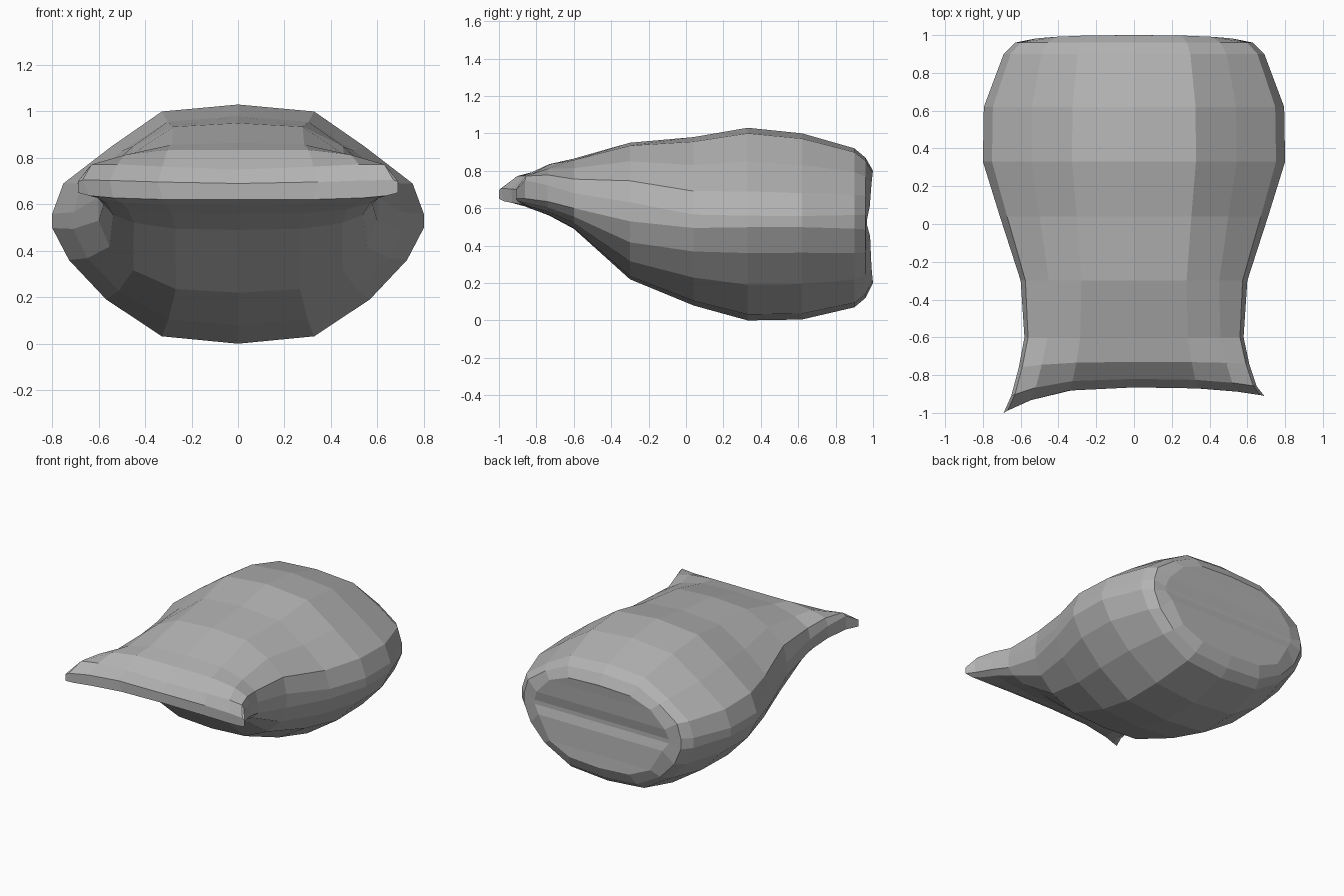
import bpy, bmesh, math

if "Cube" in bpy.data.objects:
    bpy.data.objects.remove(bpy.data.objects["Cube"])

# half cross-section, bottom to top: (round x, boxy x, height from widest line: -1 bottom .. +1 top)
SECTION = [(0, 0, -1), (.41, .47, -.94), (.71, .78, -.64), (.91, .93, -.32), (1, 1, -.06),
           (1, 1, .06), (.94, .97, .32), (.68, .80, .64), (.41, .50, .94), (0, 0, 1)]

# stations front to back: y, half width, bottom z, widest z, top z, boxiness, left sweep, right sweep, corner lift
STATIONS = [
    (-.865, .69, .62, .66, .69, 1, .135, .045, .03),
    (-.82, .65, .595, .67, .75, 1, .09, .04, .06),
    (-.73, .61, .56, .66, .835, 1, .03, .01, .02),
    (-.60, .58, .49, .63, .865, .9, 0, 0, 0),
    (-.30, .60, .22, .58, .95, .6, 0, 0, 0),
    (.04, .71, .08, .53, .98, .2, 0, 0, 0),
    (.33, .80, .00, .53, 1.03, 0, 0, 0, 0),
    (.62, .795, .005, .53, 1.00, 0, 0, 0, 0),
    (.90, .69, .07, .53, .92, .25, 0, 0, 0),
    (.96, .63, .12, .53, .87, .4, 0, 0, 0),
    (1.00, .54, .20, .53, .80, .6, .02, .02, 0),
]
N = len(SECTION)


def make_ring(bm, station):
    """One cross-section as matching right and left point lists."""
    y, w, lo, mid, hi, box, left, right, lift = station
    sides = {}
    for sign, sweep in ((1, right), (-1, left)):
        pts = []
        for i, (xr, xb, h) in enumerate(SECTION):
            if sign < 0 and i in (0, N - 1):
                pts.append(sides[1][i])
                continue
            f = xr + (xb - xr) * box
            h = math.copysign(abs(h) ** (1 - .5 * box), h)
            z = mid + h * (hi - mid if h > 0 else mid - lo)
            if h > 0:
                z += lift * f * f
            pts.append(bm.verts.new((sign * f * w, y - sweep * f ** 3, z)))
        sides[sign] = pts
    return sides


# main lofted body with flared front lip
bm = bmesh.new()
rings = [make_ring(bm, s) for s in STATIONS]
for a, b in zip(rings, rings[1:]):
    for s in (1, -1):
        for i in range(N - 1):
            bm.faces.new((a[s][i], a[s][i + 1], b[s][i + 1], b[s][i]))

# front lip edge closed with upright strips that follow its curve
for s in (1, -1):
    p = rings[0][s]
    for i in range(N // 2 - 1):
        bm.faces.new((p[i], p[i + 1], p[N - 2 - i], p[N - 1 - i]))

# back closed with horizontal strips, with a narrow groove across
r, l = rings[-1][1], rings[-1][-1]
for side in (r, l):
    for i, z in ((3, .45), (4, .51), (5, .54), (6, .61)):
        side[i].co.z = z
        if i in (4, 5):
            side[i].co.y = .968
for i in range(N - 1):
    bm.faces.new(list(dict.fromkeys((r[i], r[i + 1], l[i + 1], l[i]))))

bmesh.ops.recalc_face_normals(bm, faces=bm.faces)
mesh = bpy.data.meshes.new("body_shell")
bm.to_mesh(mesh)
bm.free()
body = bpy.data.objects.new("body_shell", mesh)
bpy.context.collection.objects.link(body)

# mid grey finish
grey = bpy.data.materials.new("mid_grey")
grey.diffuse_color = (.45, .45, .45, 1)
grey.use_nodes = True
grey.node_tree.nodes["Principled BSDF"].inputs["Base Color"].default_value = grey.diffuse_color
mesh.materials.append(grey)
